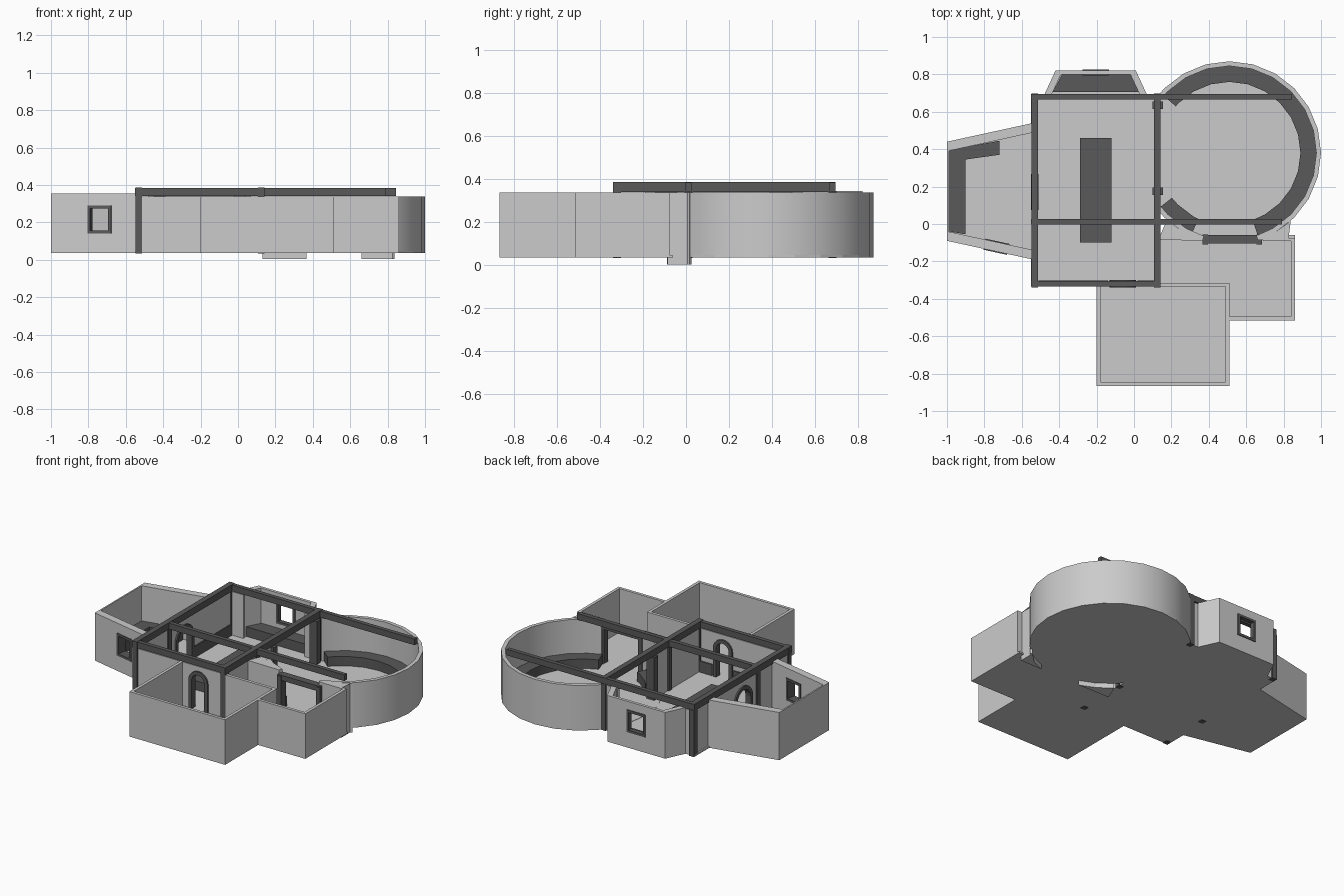
import bpy, bmesh, math
from mathutils import Vector

if "Cube" in bpy.data.objects:
    bpy.data.objects.remove(bpy.data.objects["Cube"])

dark = bpy.data.materials.new("dark_wood")
dark.diffuse_color = (0.1, 0.1, 0.1, 1)
dark.use_nodes = True
dark.node_tree.nodes["Principled BSDF"].inputs["Base Color"].default_value = dark.diffuse_color
Z0, ZF, ZT = 0.035, 0.045, 0.337      # underside, floor level, wall top


def finish(name, bm, mat=None, smooth=False):
    bmesh.ops.recalc_face_normals(bm, faces=bm.faces)
    me = bpy.data.meshes.new(name)
    bm.to_mesh(me)
    bm.free()
    ob = bpy.data.objects.new(name, me)
    bpy.context.collection.objects.link(ob)
    if mat:
        me.materials.append(mat)
    if smooth:
        bpy.context.view_layer.objects.active = ob
        ob.select_set(True)
        bpy.ops.object.shade_smooth_by_angle(angle=math.radians(30))
        ob.select_set(False)
    return ob


def extrude_outline(bm, pts, vec):
    f = bm.faces.new([bm.verts.new(p) for p in pts])
    g = bmesh.ops.extrude_face_region(bm, geom=[f], use_keep_orig=True)
    bmesh.ops.translate(bm, vec=vec, verts=[v for v in g["geom"] if isinstance(v, bmesh.types.BMVert)])


def prism(name, pts, z0, z1, mat=None, smooth=False):
    bm = bmesh.new()
    extrude_outline(bm, [(x, y, z0) for x, y in pts], (0, 0, z1 - z0))
    return finish(name, bm, mat, smooth)


def box(name, x0, x1, y0, y1, z0, z1, mat=None):
    return prism(name, [(x0, y0), (x1, y0), (x1, y1), (x0, y1)], z0, z1, mat)


def panel(name, p0, p1, outlines, t, off=0.0, mat=None):
    """Upright panel along p0-p1; outlines are (distance, z); t grows to the left."""
    a, b = Vector((*p0, 0)), Vector((*p1, 0))
    d = (b - a).normalized()
    n = Vector((-d.y, d.x, 0))
    bm = bmesh.new()
    for o in outlines:
        extrude_outline(bm, [a + d * s + n * off + Vector((0, 0, z)) for s, z in o], n * t)
    return finish(name, bm, mat)


def rect(a, b, c, d):
    return [(a, c), (b, c), (b, d), (a, d)]


def ring(outer, inner):
    a, b, c, d = outer
    e, f, g, h = inner
    return [rect(*r) for r in ((a, e, c, d), (f, b, c, d), (e, f, c, g), (e, f, h, d))]


def length(p, q):
    return math.dist(p, q)


def wall(name, p0, p1, t=0.02, top=ZT):
    panel(name, p0, p1, [rect(0, length(p0, p1), Z0, top)], t)


def window_wall(name, p0, p1, win, t, top):
    panel(name + "_wall", p0, p1, ring((0, length(p0, p1), Z0, top), win), t)
    a, b, c, d = win
    panel(name + "_window_frame", p0, p1,
          ring(win, (a + .016, b - .016, c + .016, d - .016)), t + .01, -.005, dark)


def arch(c, r, spring, base):
    pts = [(c + r * math.cos(math.pi - i * math.pi / 10), spring + r * math.sin(i * math.pi / 10))
           for i in range(11)]
    return [(c - r, base)] + pts + [(c + r, base)]


def arch_wall(name, p0, p1, c, r, spring, t, top=ZT):
    L = length(p0, p1)
    panel(name + "_wall", p0, p1,
          [[(0, Z0)] + arch(c, r, spring, Z0) + [(L, Z0), (L, top), (0, top)]], t)
    panel(name + "_arch_frame", p0, p1,
          [arch(c, r + .006, spring, ZF) + arch(c, r - .018, spring, ZF)[::-1]],
          t + .02, -.01, dark)


# Round room
CX, CY, R = 0.51, 0.38, 0.49


def arc_pts(a0, a1, r):
    k = [a0] + [a for a in range(-360, 361, 15) if a0 < a < a1] + [a1]
    return [(CX + r * math.cos(math.radians(a)), CY + r * math.sin(math.radians(a))) for a in k]


def arc(name, a0, a1, r0, r1, z0, z1, mat=None, smooth=True):
    prism(name, arc_pts(a0, a1, r1) + arc_pts(a0, a1, r0)[::-1], z0, z1, mat, smooth)


prism("round_floor", arc_pts(0, 345, R), Z0, ZF + .002)
arc("round_wall", -72, 141, .465, R, Z0, ZT)
arc("round_wall_corner", 218, 253, .465, R, Z0, ZT)
arc("round_bench", -71, 139, .38, .465, ZF, .11, dark)
arc("round_bench_corner", 218, 245, .39, .465, ZF, .11, dark)
# Solid corner fills between the round and square rooms
prism("corner_fill_left", arc_pts(227, 253, R) + [(.13, -.085)], .003, ZT)
prism("corner_fill_right", arc_pts(-72, -48, R) + [(.825, .025), (.825, -.085)], .003, ZT)

# Main hall
box("hall_floor", -.55, .135, -.335, .69, Z0, ZF)
arch_wall("hall_front", (-.54, -.33), (.13, -.33), .48, .065, .235, .02)
arch_wall("hall_west", (-.52, -.32), (-.52, .68), .49, .09, .21, .02)
panel("hall_back_wall", (.125, .67), (-.53, .67),
      [rect(0, .10, Z0, ZT), rect(.555, .655, Z0, ZT)], -.02)
box("hall_east_wall_front", .115, .135, -.32, .01, Z0, ZT)
box("hall_east_wall_mid", .115, .135, .01, .17, Z0, ZT)
for y in (.175, .635):
    box("round_opening_post", .10, .155, y - .02, y + .02, ZF, .335, dark)
for x0, x1 in ((-.51, -.14), (.02, .11)):
    box("front_wainscot", x0, x1, -.312, -.302, ZF, .12, dark)
for y0, y1 in ((-.31, .06), (.27, .67)):
    box("west_wainscot", -.522, -.512, y0, y1, ZF, .12, dark)
box("long_table", -.29, -.12, -.10, .46, ZF, .105, dark)

# Posts and the beam grid
for x in (-.53, .125):
    for y in (-.32, .012, .68):
        box("post", x - .018, x + .018, y - .018, y + .018, Z0 - .002, .345, dark)
    box("cross_beam", x - .018, x + .018, -.34, .695, .34, .385, dark)
for y, x1 in ((-.32, .14), (.012, .79), (.68, .845)):
    box("long_beam", -.55, x1, y - .014, y + .014, .342, .383, dark)

# West wing with tapered walls
W = [(-.54, .54), (-1, .44), (-1, -.09), (-.54, -.19)]
prism("wing_floor", W, Z0, ZF)
wall("wing_back_wall", W[0], W[1], .05, .355)
wall("wing_end_wall", W[1], W[2], .01, .355)
window_wall("wing_front", W[2], W[3], (.2, .33, .14, .29), .05, .355)
prism("wing_counter", [(-.99, -.04), (-.90, -.055), (-.90, .345), (-.72, .37), (-.72, .445), (-.99, .395)],
      ZF, .12, dark)

# Back bay with window seat
B = [(.07, .69), (.01, .82), (-.42, .82), (-.48, .69)]
prism("bay_floor", B, Z0, ZF)
wall("bay_right_wall", B[0], B[1], .035, .345)
window_wall("bay_back", B[1], B[2], (.145, .285, .14, .29), .02, .345)
wall("bay_left_wall", B[2], B[3], .035, .345)
prism("bay_seat", [(.03, .705), (-.02, .80), (-.385, .80), (-.435, .705)], ZF, .11, dark)

# Front room
box("front_room_floor", -.2, .51, -.865, -.32, Z0, ZF)
wall("front_room_west", (-.2, -.33), (-.2, -.865))
wall("front_room_front", (-.2, -.865), (.51, -.865))
wall("front_room_east", (.51, -.865), (.51, -.315))
wall("front_room_back", (.51, -.315), (.13, -.315))

# Side room
box("side_room_floor", .13, .86, -.515, -.06, Z0, ZF)
wall("side_room_front", (.50, -.515), (.86, -.515))
wall("side_room_east", (.86, -.515), (.86, -.08))
box("side_room_back_stub", .69, .86, -.09, -.075, Z0, ZT)
# Framed doorway between side room and round room
for x in (.38, .67):
    box("doorway_post", x - .015, x + .015, -.11, -.055, ZF, .31, dark)
box("doorway_lintel", .365, .685, -.105, -.058, .28, .315, dark)
